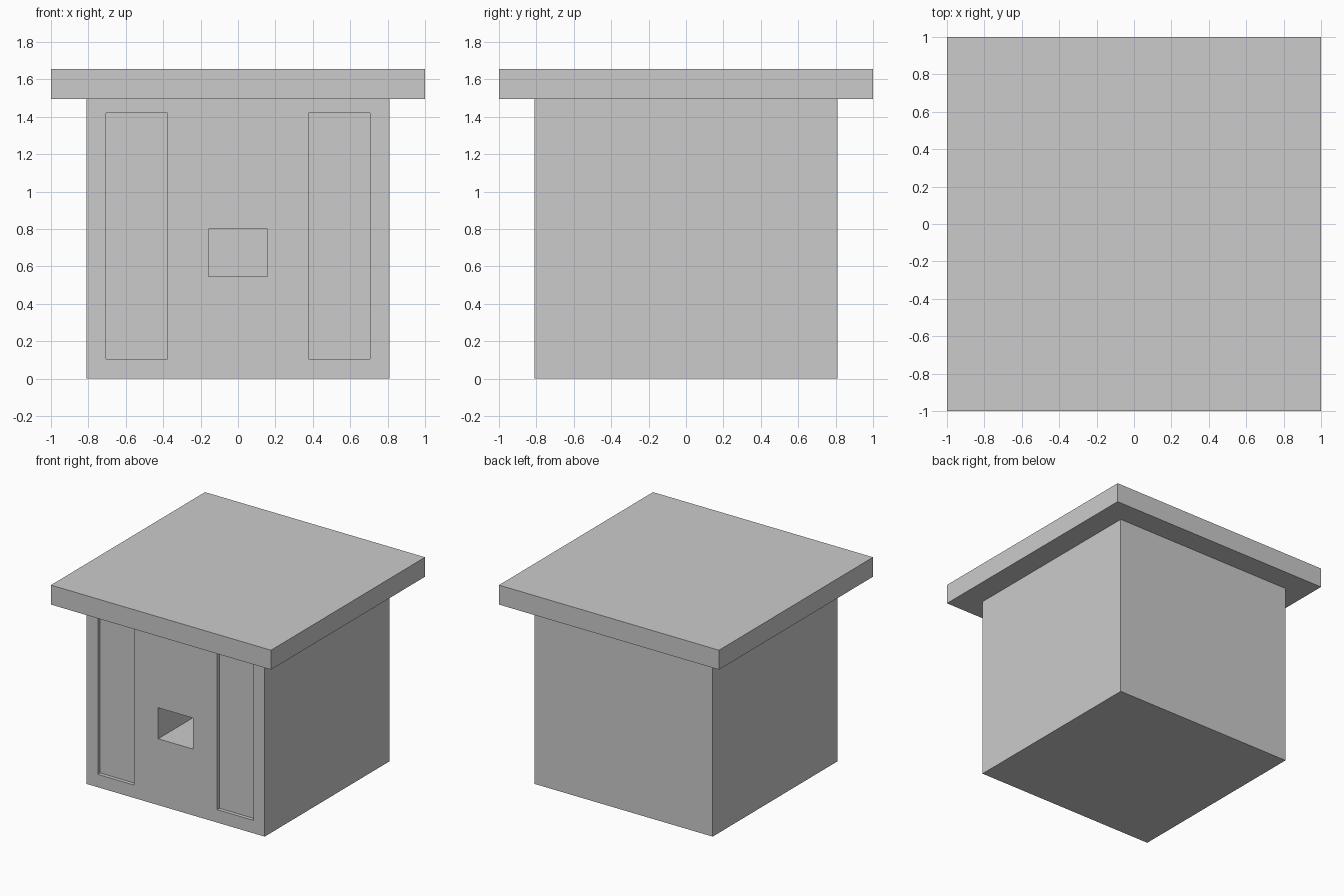
import bpy

if "Cube" in bpy.data.objects:
    bpy.data.objects.remove(bpy.data.objects["Cube"])


def box(name, x, y, z):
    """Axis-aligned box from (min, max) ranges."""
    bpy.ops.mesh.primitive_cube_add(
        size=1, location=[(a + b) / 2 for a, b in (x, y, z)])
    ob = bpy.context.object
    ob.name = name
    ob.scale = [b - a for a, b in (x, y, z)]
    bpy.ops.object.transform_apply(location=True, rotation=False, scale=True)
    return ob


def cut(target, name, x, depth, z):
    """Recess in the front wall, made with a hidden cutter."""
    cutter = box(name, x, (-1.0, -HALF + depth), z)
    cutter.hide_render = True
    cutter.hide_viewport = True
    cutter.display_type = 'WIRE'
    mod = target.modifiers.new(name, 'BOOLEAN')
    mod.operation = 'DIFFERENCE'
    mod.solver = 'EXACT'
    mod.object = cutter


HALF = 0.81

# Main block and overhanging flat roof slab
body = box("body", (-HALF, HALF), (-HALF, HALF), (0, 1.495))
box("roof_slab", (-1, 1), (-1, 1), (1.495, 1.655))

# Shallow tall panels on both sides of the front
for side, x in (("left", (-0.707, -0.378)), ("right", (0.378, 0.707))):
    cut(body, side + "_panel_cutter", x, 0.03, (0.106, 1.42))

# Deep central opening
cut(body, "opening_cutter", (-0.158, 0.158), 0.6, (0.545, 0.80))
